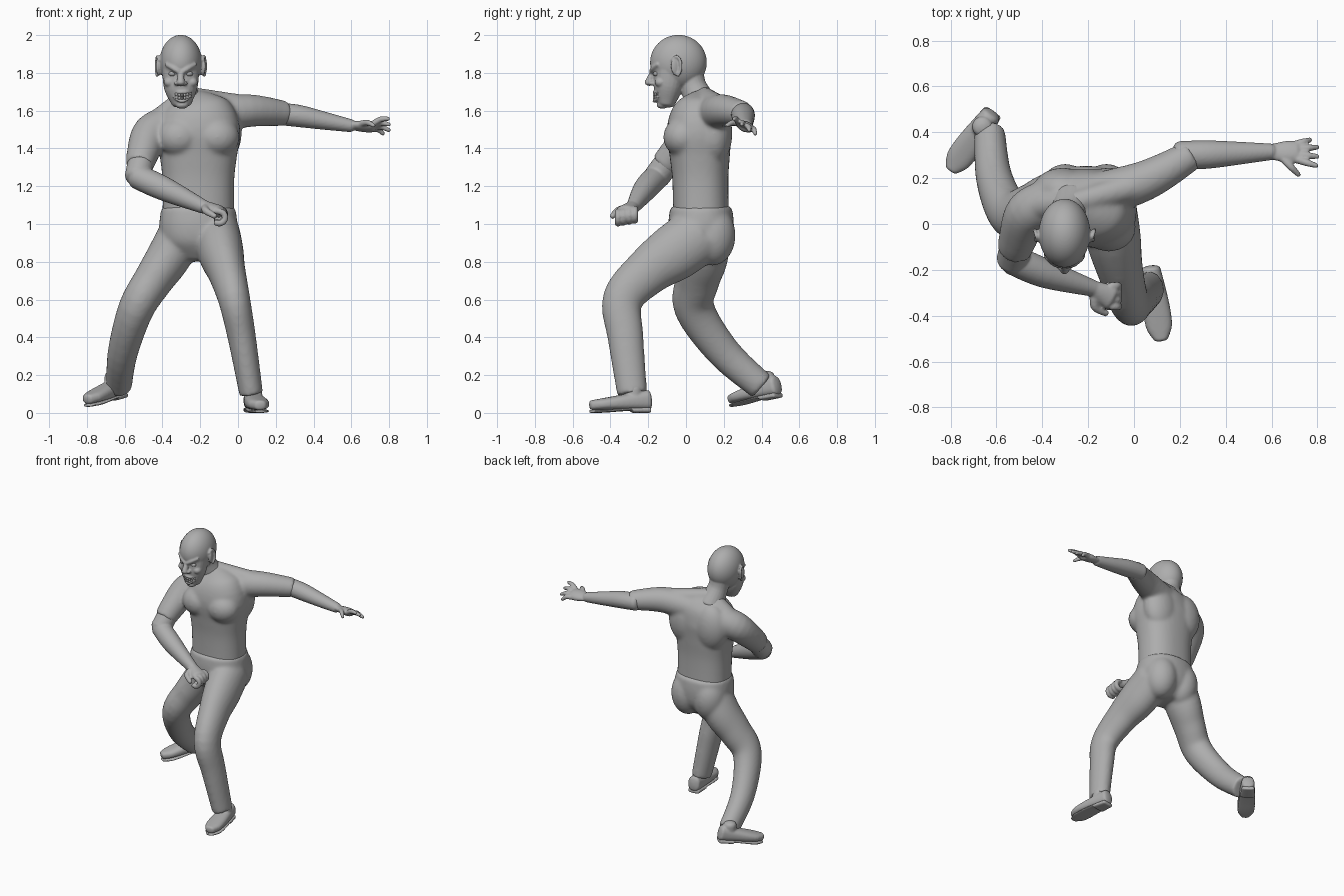
import bpy, bmesh, math
from mathutils import Vector, Matrix
from math import sin, cos, pi

cube = bpy.data.objects.get("Cube")
if cube:
    bpy.data.objects.remove(cube, do_unlink=True)

clay = bpy.data.materials.new("plain grey")
clay.use_nodes = True
clay.diffuse_color = (.42, .42, .42, 1)
shader = clay.node_tree.nodes["Principled BSDF"]
shader.inputs["Base Color"].default_value = clay.diffuse_color
X, Y, Z = Matrix.Identity(3)
SIDES = {"right": -1, "left": 1}


def point(x, y, z):
    return Vector((x, y, z))


def spline(before, start, end, after, t):
    """Smooth interpolation from start to end."""
    slope_in, slope_out = (end - before) / 2, (after - start) / 2
    ease = t * t * (3 - 2 * t)
    return (start.lerp(end, ease) + slope_in * t * (1 - t) ** 2
            - slope_out * t * t * (1 - t))


def loft(bm, stations, across=X, depth=1.0, cap=.6, power=1.0, sides=24, steps=5):
    """Smooth tube through (centre, half width[, half depth]) stations."""
    keys = []
    for centre, width, *rest in stations:
        keys.append(Vector((*centre, width, rest[0] if rest else width * depth)))
    ext = [keys[0]] + keys + [keys[-1]]
    path = [spline(*ext[i:i + 4], k / steps)
            for i in range(len(keys) - 1) for k in range(steps)] + [keys[-1]]
    centres = [Vector(key[:3]) for key in path]
    frames = []
    for i, key in enumerate(path):
        ahead = centres[min(i + 1, len(path) - 1)] - centres[max(i - 1, 0)]
        frames.append((centres[i], ahead.normalized(), key[3], key[4]))

    def dome(frame, direction):
        centre, ahead, width, thick = frame
        reach = ahead * direction * cap * min(width, thick)
        return [(centre + reach * sin(a), ahead, width * cos(a), thick * cos(a))
                for a in (pi / 7, pi / 4, pi / 2.4)]

    if cap:
        frames = dome(frames[0], -1)[::-1] + frames + dome(frames[-1], 1)
    rings = []
    for centre, ahead, width, thick in frames:
        u = (across - ahead * across.dot(ahead)).normalized()
        v = ahead.cross(u)
        ring = []
        for k in range(sides):
            c, s = cos(math.tau * k / sides), sin(math.tau * k / sides)
            ring.append(bm.verts.new(centre
                                     + u * width * math.copysign(abs(c) ** power, c)
                                     + v * thick * math.copysign(abs(s) ** power, s)))
        rings.append(ring)
    for ring, following in zip(rings, rings[1:]):
        for k in range(sides):
            bm.faces.new((ring[k - 1], ring[k], following[k], following[k - 1]))
    bm.faces.new(rings[0])
    bm.faces.new(rings[-1])


def ball(bm, centre, radii, turn=0):
    matrix = (Matrix.Translation(centre) @ Matrix.Rotation(turn, 4, 'Z')
              @ Matrix.Diagonal((*radii, 1)))
    bmesh.ops.create_uvsphere(bm, u_segments=60, v_segments=40, radius=1, matrix=matrix)


def finish(bm, name, voxel=0, passes=4):
    """Make the object; a voxel size fuses overlapping volumes into one skin."""
    bmesh.ops.recalc_face_normals(bm, faces=bm.faces)
    for face in bm.faces:
        face.smooth = True
    mesh = bpy.data.meshes.new(name)
    bm.to_mesh(mesh)
    bm.free()
    mesh.materials.append(clay)
    part = bpy.data.objects.new(name, mesh)
    bpy.context.collection.objects.link(part)
    if voxel:
        fuse = part.modifiers.new("fuse", 'REMESH')
        fuse.mode, fuse.voxel_size, fuse.use_smooth_shade = 'VOXEL', voxel, True
        soften = part.modifiers.new("soften", 'SMOOTH')
        soften.factor, soften.iterations = .5, passes


# Joints of the pose
waist = point(-.21, .08, 1.05)
chest = point(-.21, .07, 1.5)
collar = point(-.27, .09, 1.68)
right_elbow = point(-.53, -.155, 1.25)
right_wrist = point(-.18, -.28, 1.09)
left_elbow = point(.25, .3, 1.585)
left_wrist = point(.6, .315, 1.52)
left_knuckles = point(.71, .315, 1.515)

# Shirt: torso, chest, shoulder blades, shoulder slope and short sleeves
bm = bmesh.new()
loft(bm, [(waist - Z * .03, .19), (waist.lerp(chest, .4), .19), (waist.lerp(chest, .7), .205),
          (chest, .22), (chest.lerp(collar, .6), .18), (collar, .08)],
     depth=.78, cap=0, power=.85, sides=36)
for side in SIDES.values():
    ball(bm, chest + point(side * .1, -.085, -.04), (.118, .105, .105))
    ball(bm, chest + point(side * .1, .08, -.02), (.13, .095, .17))
loft(bm, [(point(-.36, .1, 1.53), .1), (point(-.46, .05, 1.48), .1),
          (point(-.505, -.06, 1.37), .085), (right_elbow + point(.01, .04, .06), .075)], cap=.1)
loft(bm, [(point(-.18, .12, 1.57), .1), (point(.05, .19, 1.6), .088),
          (left_elbow, .066)], Y, cap=.1)
loft(bm, [(collar, .05), (point(.02, .17, 1.62), .065)], Y)
loft(bm, [(collar, .05), (point(-.43, .08, 1.53), .07)], Y)
finish(bm, "shirt", .01, 14)

# Trousers: hips, buttocks, bent leading leg and trailing leg
bm = bmesh.new()
loft(bm, [(waist + Z * .03, .197), (waist - Z * .06, .207), (waist - Z * .15, .19),
          (waist - Z * .23, .12)], depth=.84, cap=.2, power=.9, sides=36)
for side in SIDES.values():
    ball(bm, waist + point(side * .09, .06, -.11), (.115, .122, .16))
loft(bm, [(point(-.11, .08, .95), .12), (point(-.09, -.06, .85), .12),
          (point(-.06, -.2, .75), .1), (point(-.02, -.335, .6), .085),
          (point(.02, -.32, .4), .075), (point(.07, -.285, .1), .063)], depth=1.27, cap=0)
loft(bm, [(point(-.3, .1, .95), .12), (point(-.37, .09, .82), .118),
          (point(-.45, .06, .7), .105), (point(-.54, .045, .55), .095),
          (point(-.61, .2, .32), .08), (point(-.63, .4, .14), .068)], depth=1.12, cap=0)
finish(bm, "trousers", .01, 14)

# Right forearm with fingers curled into a fist
bm = bmesh.new()
loft(bm, [(right_elbow + point(.025, .09, .12), .07), (right_elbow, .07)])
loft(bm, [(right_elbow, .066), (right_elbow.lerp(right_wrist, .4) - Y * .01, .064),
          (right_wrist, .037)], Z)
loft(bm, [(right_wrist, .035), (right_wrist + point(.08, -.04, -.02), .03, .055)], Z)
for finger in range(4):
    curl = right_wrist + point(.08, .01 - .03 * finger, -.04 - .005 * finger)
    loft(bm, [(curl + (X * cos(a) + Z * sin(a)) * .032, .017)
              for a in (pi / 2, pi / 4, 0, -pi / 4, -pi / 2, -pi * .7)], Y, sides=12)
loft(bm, [(right_wrist + point(.01, -.02, 0), .022), (right_wrist + point(.01, -.08, -.02), .02),
          (right_wrist + point(.06, -.11, -.05), .015)], Z, sides=12)
finish(bm, "right_forearm_and_hand", .0065)

# Left forearm with an open, spread and tilted hand
bm = bmesh.new()
tilt = (Y - Z * .35).normalized()
loft(bm, [(left_elbow - X * .05, .062), (left_elbow.lerp(left_wrist, .2), .062),
          (left_elbow.lerp(left_wrist, .6), .05), (left_wrist, .036)], Y, depth=.95)
loft(bm, [(left_wrist, .036), (left_wrist.lerp(left_knuckles, .6), .05),
          (left_knuckles, .05)], tilt, depth=.55)


def straight_finger(root, heading, lift, length):
    """Slightly arched finger pointing along a heading in plan."""
    tip = root + point(cos(heading), sin(heading), lift) * length
    loft(bm, [(root, .017), (root.lerp(tip, .5) + Z * .012, .016), (tip, .011)], Y, sides=12)


for finger in range(4):
    spread = 1.5 - finger
    straight_finger(left_knuckles + tilt * .024 * spread, spread * .2, -.05 - spread * .25,
                    .093 - .03 * (finger == 0))
straight_finger(left_wrist + point(.05, -.03, .01), -.8, -.1, .1)
finish(bm, "left_forearm_and_hand", .0065)

# Head: skull, face, neck, nose, lips, chin, brows, cheeks and ears
skull = point(-.303, -.04, 1.855)
bm = bmesh.new()
ball(bm, skull, (.112, .15, .146))
loft(bm, [(skull - Y * .04, .1), (skull + point(0, -.055, -.13), .09),
          (skull + point(.005, -.065, -.215), .055)], depth=.86, cap=.5, power=.9)
loft(bm, [(skull + point(0, .06, -.05), .075), (skull + point(.01, .08, -.13), .07),
          (collar - Z * .06, .09)])
loft(bm, [(skull + point(0, -.13, -.04), .014), (skull + point(0, -.16, -.11), .021)])
for height, bow in ((-.158, .006), (-.205, .05)):
    loft(bm, [(skull + point(.006 + .056 * t, .04 * t * t - .128, height + bow * t * t), .009)
              for t in (-1, -.5, 0, .5, 1)], Z, sides=12)
ball(bm, skull + point(.006, -.085, -.225), (.034, .03, .02))
for side in SIDES.values():
    ball(bm, skull + point(side * .022, -.142, -.11), (.014, .017, .012))
    ball(bm, skull + point(side * .06, -.095, -.105), (.03, .03, .026))
    loft(bm, [(skull + point(side * .01, -.142, -.05), .013),
              (skull + point(side * .04, -.134, -.03), .014),
              (skull + point(side * .075, -.108, -.01), .012)], Z, sides=12)
    ear = skull + point(side * .115, -.012, -.02)
    ball(bm, ear, (.013, .03, .05), side * .4)
    loft(bm, [(ear + point(side * .008 * (1 - cos(a)), -.026 * cos(a), .053 * sin(a)), .008)
              for a in (pi / 5, pi / 2, pi * .8, pi * 1.1, pi * 1.4)], X, sides=12)
finish(bm, "head", .0055, 3)

# Eyes
for name, side in SIDES.items():
    bm = bmesh.new()
    ball(bm, skull + point(side * .044, -.115, -.06), (.02, .019, .014))
    finish(bm, name + "_eye")

# Teeth in two curved rows
bm = bmesh.new()
for row in range(2):
    for tooth in range(-3, 4):
        t = tooth / 4
        spot = skull + point(.006 + .054 * t, .035 * t * t - .126,
                             .016 * (t * t - row) - .173)
        bmesh.ops.create_cube(bm, matrix=Matrix.Translation(spot)
                              @ Matrix.Rotation(t * .8, 4, 'Z')
                              @ Matrix.Diagonal((.012, .016, .0145, 1)))
finish(bm, "teeth")


# Shoes: rounded upper with ankle, then a thin sole and heel block
def shoe(name, heel, toe):
    ahead = (toe - heel).normalized()
    across = ahead.cross(Z).normalized()
    up = across.cross(ahead)

    def slab(start, end, bottom, top):
        """Footprint-wide layer between two height rules."""
        stations = []
        for k in range(8):
            t = start + (end - start) * k / 7
            width = (.042 + .02 * sin(t * 2)) * math.sqrt(1 - t ** 8)
            middle = (top(t) + bottom(t)) / 2
            stations.append((heel.lerp(toe, t) + up * middle, width, top(t) - middle))
        loft(bm, stations, across, cap=.4, power=.8, steps=2)

    def arch(t):
        return .014 * max(0, cos(t * 2))

    bm = bmesh.new()
    slab(.04, .96, lambda t: .015, lambda t: .064 + .06 * (1 - t))
    ankle = heel.lerp(toe, .27)
    loft(bm, [(ankle + Z * .06, .045), (ankle + Z * .13, .045)], across)
    finish(bm, name + "_shoe", .0065)
    bm = bmesh.new()
    slab(.02, .98, arch, lambda t: arch(t) + .016)
    slab(.02, .3, lambda t: 0, lambda t: .025)
    finish(bm, name + "_sole", .005, 2)


shoe("left", point(.07, -.185, 0), point(.12, -.515, 0))
shoe("right", point(-.61, .495, .08), point(-.8, .235, .03))
